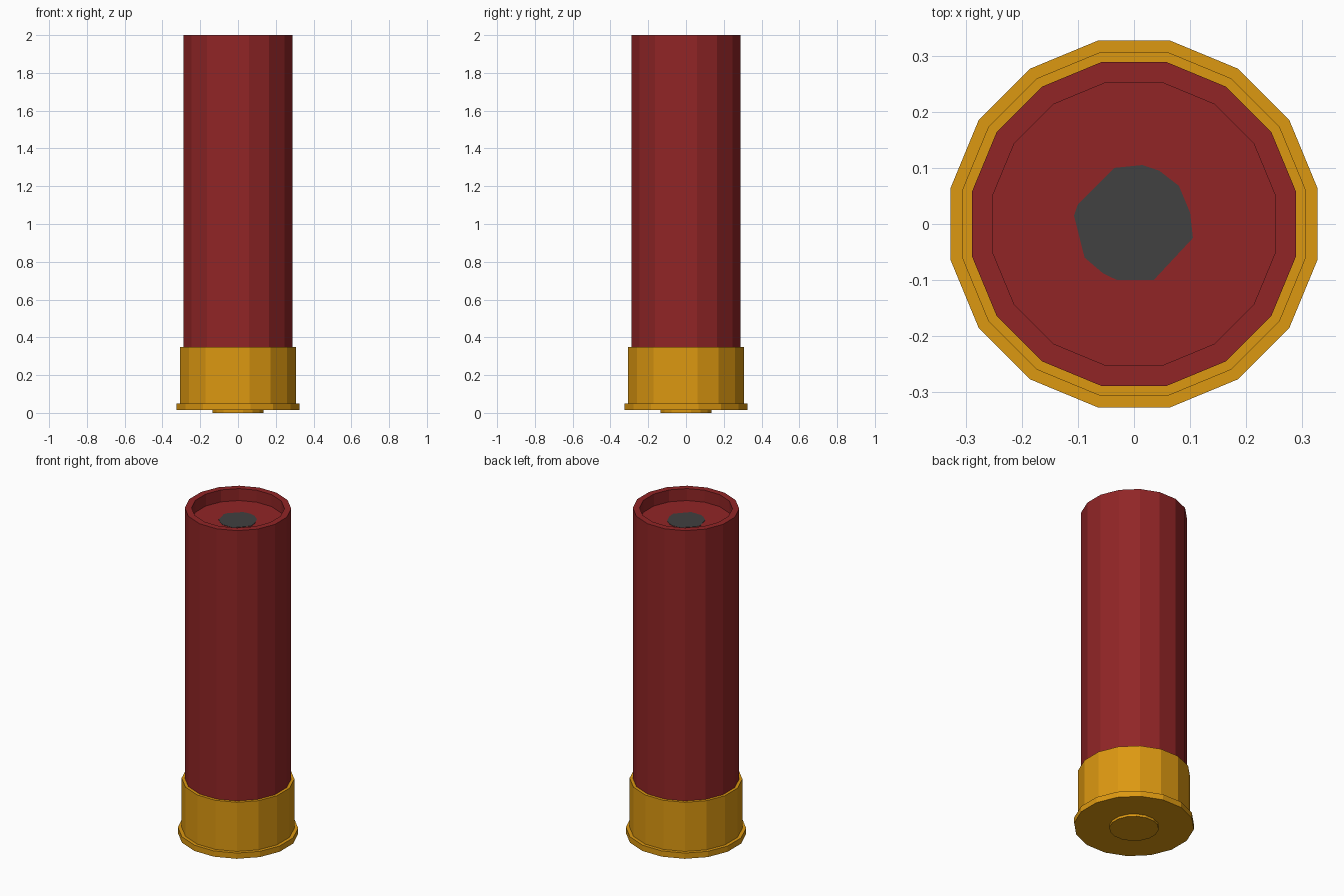
import bpy
import bmesh
import math

if "Cube" in bpy.data.objects:
    bpy.data.objects.remove(bpy.data.objects["Cube"])

SIDES = 16


def material(name, rgb):
    m = bpy.data.materials.new(name)
    m.diffuse_color = (*rgb, 1.0)
    m.use_nodes = True
    m.node_tree.nodes["Principled BSDF"].inputs["Base Color"].default_value = m.diffuse_color
    return m


red = material("red plastic", (0.283, 0.0185, 0.0194))
brass = material("brass", (0.72, 0.315, 0.0056))
grey = material("dark grey", (0.052, 0.052, 0.052))


def finish(name, bm, mat):
    me = bpy.data.meshes.new(name)
    bm.to_mesh(me)
    bm.free()
    me.materials.append(mat)
    ob = bpy.data.objects.new(name, me)
    bpy.context.collection.objects.link(ob)
    return ob


def lathe(name, profile, mat, cap_start=False, cap_end=False):
    """Sweep (radius, z) points, listed bottom to top outside, around z."""
    bm = bmesh.new()
    rings = []
    for r, z in profile:
        ring = []
        for i in range(SIDES):
            a = 2 * math.pi * (i + 0.5) / SIDES
            ring.append(bm.verts.new((r * math.cos(a), r * math.sin(a), z)))
        rings.append(ring)
    for low, high in zip(rings, rings[1:]):
        for i in range(SIDES):
            j = (i + 1) % SIDES
            bm.faces.new((low[i], low[j], high[j], high[i]))
    if cap_start:
        bm.faces.new(rings[0][::-1])
    if cap_end:
        bm.faces.new(rings[-1])
    return finish(name, bm, mat)


# Primer disc standing proud of the base
lathe("primer", [(0.137, 0.0), (0.137, 0.015)], brass, cap_start=True)

# Brass head: base, rim, wall and top lip up to the hull
lathe("brass_head", [(0.137, 0.015), (0.333, 0.015), (0.333, 0.05),
                     (0.312, 0.05), (0.312, 0.35), (0.2945, 0.35)], brass)

# Plastic hull with a shallow recess in its mouth
FLOOR = 1.927
lathe("hull", [(0.2945, 0.35), (0.2945, 2.0), (0.257, 2.0), (0.257, FLOOR)],
      red, cap_end=True)

# Uneven dark patch painted on the recess floor
outline = [(0.105, -0.025), (0.1, 0.02), (0.08, 0.068), (0.045, 0.095),
           (0.015, 0.105), (-0.035, 0.1), (-0.1, 0.035), (-0.107, 0.015),
           (-0.088, -0.06), (-0.055, -0.088), (-0.03, -0.1), (0.035, -0.1)]
bm = bmesh.new()
patch = bm.faces.new([bm.verts.new((x, y, FLOOR + 0.002)) for x, y in outline])
edge = bmesh.ops.extrude_face_region(bm, geom=[patch])
for v in [g for g in edge["geom"] if isinstance(g, bmesh.types.BMVert)]:
    v.co.z = FLOOR
bmesh.ops.recalc_face_normals(bm, faces=bm.faces)
finish("centre_patch", bm, grey)
